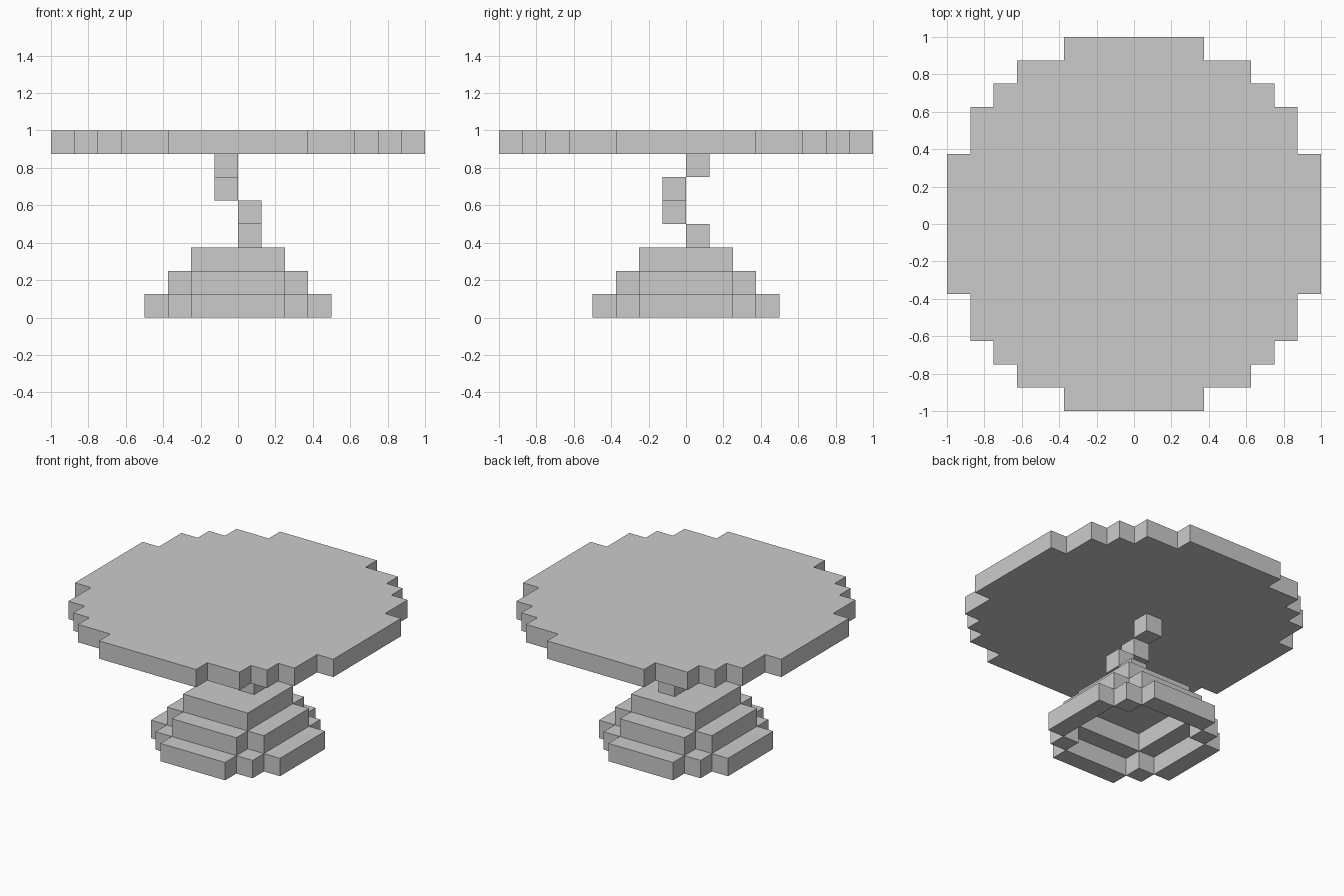
import bpy, bmesh
from mathutils import Matrix, Vector
from math import pi

if "Cube" in bpy.data.objects:
    bpy.data.objects.remove(bpy.data.objects["Cube"])

U = 0.125  # size of one block


def finish(name, bm):
    bmesh.ops.recalc_face_normals(bm, faces=bm.faces)
    mesh = bpy.data.meshes.new(name)
    bm.to_mesh(mesh)
    bm.free()
    obj = bpy.data.objects.new(name, mesh)
    bpy.context.collection.objects.link(obj)


def add_box(bm, lo, hi, turn=0):
    """Box between two corners given in blocks, turned by quarter turns about z."""
    lo, hi = Vector(lo) * U, Vector(hi) * U
    m = (Matrix.Rotation(turn * pi / 2, 4, 'Z')
         @ Matrix.Translation((lo + hi) / 2) @ Matrix.Diagonal((*(hi - lo), 1)))
    bmesh.ops.create_cube(bm, size=1, matrix=m)


# Base: two hollow stepped rings, open underneath
for name, z, r, corners in (("base_lower_ring", 0, 3, True),
                            ("base_middle_ring", 1, 2, False)):
    bm = bmesh.new()
    for turn in range(4):
        add_box(bm, (-2, -r - 1, z), (2, -r, z + 1), turn)
        if corners:
            add_box(bm, (2, 2, z), (3, 3, z + 1), turn)
    finish(name, bm)

# Base: solid square cap
bm = bmesh.new()
add_box(bm, (-2, -2, 2), (2, 2, 3))
finish("base_cap", bm)

# Stem: single blocks winding up around the centre
bm = bmesh.new()
for i, (x, y) in enumerate([(0, 0), (0, -1), (-1, -1), (-1, 0)]):
    add_box(bm, (x, y, 3 + i), (x + 1, y + 1, 4 + i))
finish("spiral_stem", bm)

# Tabletop: stepped round outline, one quarter repeated four times
quarter = [(8, 3), (7, 3), (7, 5), (6, 5), (6, 6), (5, 6), (5, 7), (3, 7), (3, 8)]
bm = bmesh.new()
outline = []
for turn in range(4):
    for x, y in quarter:
        for _ in range(turn):
            x, y = -y, x
        outline.append(bm.verts.new((x * U, y * U, 7 * U)))
face = bm.faces.new(outline)
top = bmesh.ops.extrude_face_region(bm, geom=[face], use_keep_orig=True)["geom"]
bmesh.ops.translate(bm, vec=(0, 0, U),
                    verts=[v for v in top if isinstance(v, bmesh.types.BMVert)])
finish("tabletop", bm)
